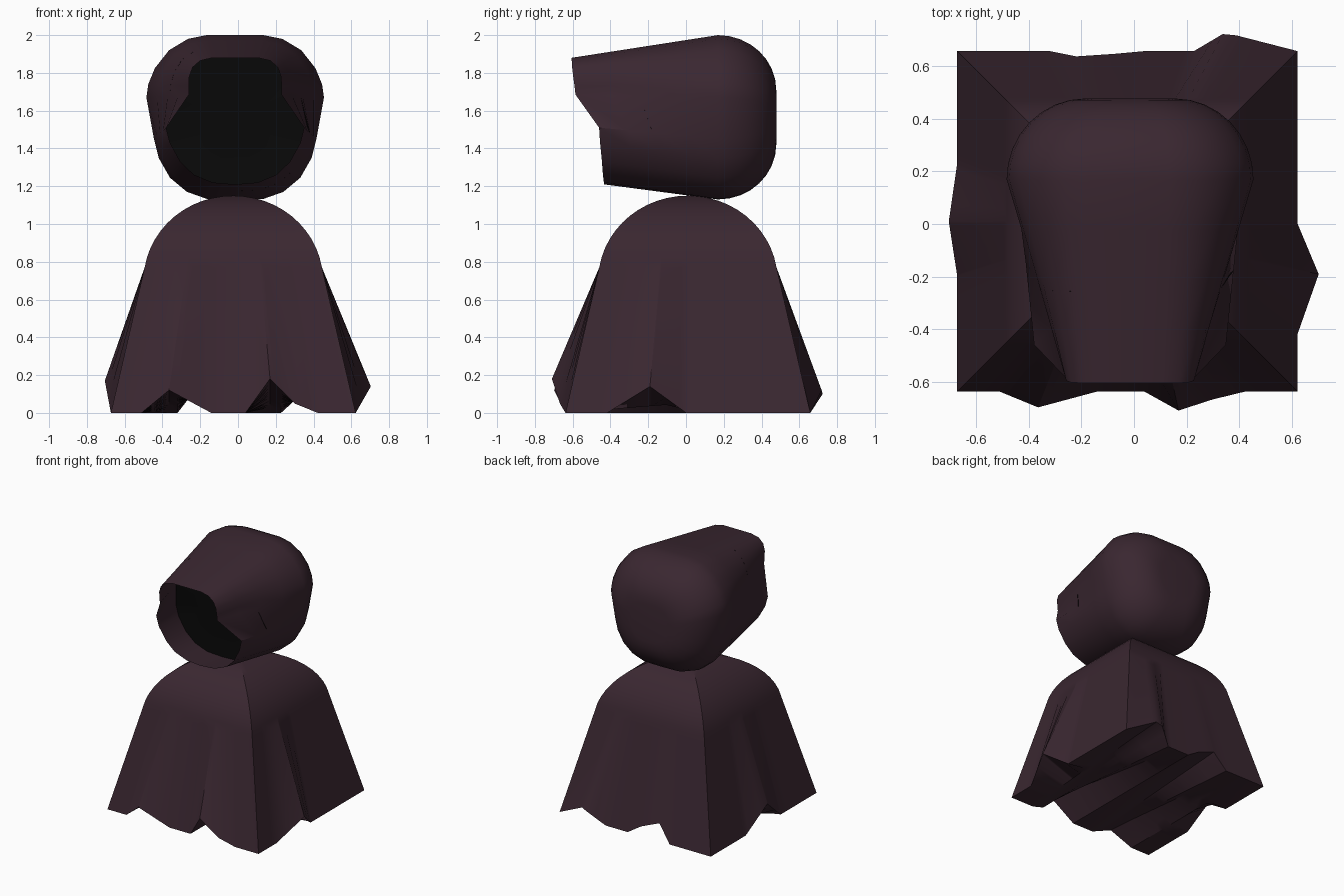
import bpy, bmesh, math

if "Cube" in bpy.data.objects:
    bpy.data.objects.remove(bpy.data.objects["Cube"])

def material(name, rgb):
    m = bpy.data.materials.new(name)
    m.diffuse_color = (*rgb, 1)
    m.use_nodes = True
    m.node_tree.nodes["Principled BSDF"].inputs["Base Color"].default_value = m.diffuse_color
    return m

MAROON = material("dark maroon cloth", (0.042, 0.020, 0.030))
BLACK = material("black void", (0.003, 0.003, 0.003))

def make(name, bm, mat, angle=30):
    bmesh.ops.remove_doubles(bm, verts=bm.verts, dist=0.0005)
    bmesh.ops.recalc_face_normals(bm, faces=bm.faces)
    me = bpy.data.meshes.new(name)
    bm.to_mesh(me)
    bm.free()
    me.materials.append(mat)
    ob = bpy.data.objects.new(name, me)
    bpy.context.collection.objects.link(ob)
    bpy.ops.object.select_all(action='DESELECT')
    ob.select_set(True)
    bpy.context.view_layer.objects.active = ob
    bpy.ops.object.shade_smooth_by_angle(angle=math.radians(angle))
    return ob

def grid(bm, rows, closed=False):
    vs = [[bm.verts.new(p) for p in r] for r in rows]
    n = len(rows[0])
    for a, b in zip(vs, vs[1:]):
        for i in range(n if closed else n - 1):
            j = (i + 1) % n
            bm.faces.new((a[i], a[j], b[j], b[i]))
    return vs

# ---- cloak: square domed cape with a ragged, folded hem ----
CX, CY, H = -0.025, 0.01, 0.648
# hem nodes per side: position along side (-1..1), outward push, height
HEM = {
    "front": [(-.75, 0, 0), (-.525, .06, .12), (-.18, 0, 0), (.1, 0, 0),
              (.3, .072, .18), (.5, .03, .05), (.69, 0, 0)],
    "back": [(-.455, 0, 0), (-.3, -.02, .13), (-.07, -.01, .07), (.1, 0, 0),
             (.39, 0, 0), (.56, .065, .1), (.64, .06, .12)],
    "right": [(-.66, 0, 0), (-.31, .08, .14), (-.015, 0, 0)],
    "left": [(-.32, 0, 0), (0, .032, .17), (.34, 0, 0)],
}
T = sorted({-1, 1} | {n[0] for s in HEM.values() for n in s})

def hem(side, t):
    nodes = [(-1, 0, 0)] + HEM[side] + [(1, 0, 0)]
    for a, b in zip(nodes, nodes[1:]):
        if t <= b[0]:
            k = (t - a[0]) / (b[0] - a[0])
            return a[1] + k * (b[1] - a[1]), a[2] + k * (b[2] - a[2])

def wall_point(side, t, h, out, z):
    x, y = {"front": (t * h, -h - out), "back": (t * h, h + out),
            "right": (h + out, t * h), "left": (-h - out, t * h)}[side]
    return (CX + x, CY + y, z)

bm = bmesh.new()
for side in HEM:
    rows = []
    for i in range(13):
        a = math.radians(81 * i / 12)
        rows.append([wall_point(side, t, .475 * math.sin(a), 0,
                                .70 + .45 * math.cos(a)) for t in T])
    rows.append([wall_point(side, t, H, *hem(side, t)) for t in T])
    grid(bm, rows)

# underside, spanning from the front hem to the back hem
def under(u, v):
    for side, t, edge in (("front", u, v == -1), ("back", u, v == 1),
                          ("left", v, u == -1), ("right", v, u == 1)):
        if edge:
            return wall_point(side, t, H, *hem(side, t))
    k = (v + 1) / 2
    z = (1 - k) * hem("front", u)[1] + k * hem("back", u)[1]
    return (CX + u * H, CY + v * H, z)

grid(bm, [[under(u, v) for u in T] for v in T])
make("cloak", bm, MAROON)

# ---- hood: open-fronted tapered shell with a rounded back ----
HX = -0.015
# half outline at the widest section: half width, z
WIDE = [(0, 2), (.15, 2), (.25, 1.98), (.35, 1.92), (.425, 1.825), (.46, 1.74),
        (.47, 1.67), (.43, 1.45), (.405, 1.35), (.345, 1.245), (.255, 1.17),
        (.15, 1.133), (0, 1.13)]
# half outline of the opening: half width, y, z
RIM = [(0, -.605, 1.88), (.12, -.605, 1.88), (.185, -.605, 1.865),
       (.225, -.603, 1.83), (.243, -.597, 1.78), (.245, -.59, 1.73),
       (.245, -.585, 1.685), (.365, -.46, 1.51), (.345, -.455, 1.43),
       (.29, -.445, 1.33), (.22, -.44, 1.262), (.12, -.435, 1.22),
       (0, -.435, 1.21)]
YW, CZ = 0.17, 1.565

def ring(half):
    other = [(-x, y, z) for x, y, z in half[-2:0:-1]]
    return [(HX + x, y, z) for x, y, z in half + other]

def blend(k):
    return ring([(a[0] + k * (b[0] - a[0]), a[1] + k * (YW - a[1]),
                  a[2] + k * (b[1] - a[2])) for a, b in zip(RIM, WIDE)])

rows = [blend(k / 4) for k in range(5)]
for i in range(1, 9):
    a = math.radians(90 * i / 8)
    sx, sz = .36 + .64 * math.cos(a), .33 + .67 * math.cos(a)
    rows.append(ring([(x * sx, YW + .308 * math.sin(a), CZ + (z - CZ) * sz)
                      for x, z in WIDE]))
bm = bmesh.new()
vs = grid(bm, rows, closed=True)
bm.faces.new(vs[-1])
make("hood", bm, MAROON)

# ---- black void closing the hood a little way inside ----
bm = bmesh.new()
r = blend(.45)
c = bm.verts.new((HX, -.18, 1.55))
v = [bm.verts.new(p) for p in r]
for i in range(len(v)):
    bm.faces.new((c, v[i], v[(i + 1) % len(v)]))
make("hood_void", bm, BLACK)
